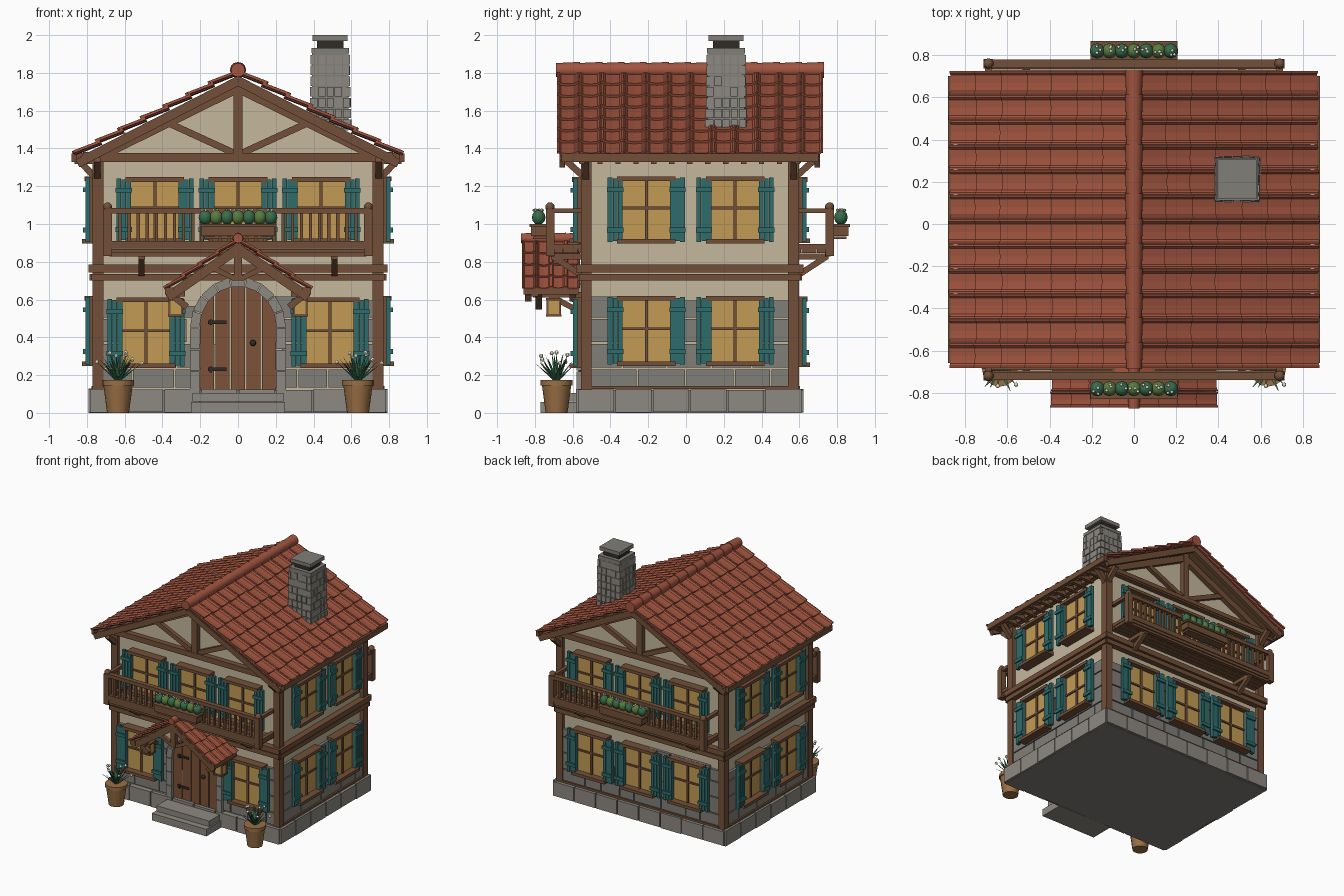
import bpy, bmesh, math, random
from mathutils import Matrix, Vector

if "Cube" in bpy.data.objects:
    bpy.data.objects.remove(bpy.data.objects["Cube"])
random.seed(4)
T = lambda x, y, z: Matrix.Translation((x, y, z))
RZ = lambda a: Matrix.Rotation(math.radians(a), 4, 'Z')
I = Matrix.Identity(4)
parts = {}
ROOF, WOOD, DARK = (.36, .09, .05, 1), (.17, .08, .04, 1), (.03, .025, .02, 1)
CREAM, STONE, STONE2 = (.56, .48, .34, 1), (.22, .21, .19, 1), (.27, .25, .22, 1)
TEAL, GLASS, POT = (.03, .15, .15, 1), (.55, .33, .09, 1), (.32, .16, .06, 1)
G1, G2, PETAL, DOOR = (.10, .2, .05, 1), (.04, .15, .07, 1), (.8, .75, .6, 1), (.2, .085, .04, 1)


def P(name, color):
    return parts.setdefault(name, (bmesh.new(), color))[0]


def box(bm, c, s, M=I):
    bmesh.ops.create_cube(bm, size=1, matrix=M @ T(*c) @ Matrix.Diagonal((*s, 1)))


def beam(bm, p, q, w, h, M=I):
    p, q = Vector(p), Vector(q)
    d = q - p
    box(bm, (0, 0, 0), (d.length, w, h), M @ T(*((p + q) / 2)) @ d.to_track_quat('X', 'Z').to_matrix().to_4x4())


def ball(bm, c, r, M=I, sz=1, n=10):
    bmesh.ops.create_uvsphere(bm, u_segments=n, v_segments=6, radius=r, matrix=M @ T(*c) @ Matrix.Diagonal((1, 1, sz, 1)))


def cone(bm, r1, r2, depth, M, n=12):
    bmesh.ops.create_cone(bm, cap_ends=True, segments=n, radius1=r1, radius2=r2, depth=depth, matrix=M)


def loft(bm, a, b):
    a, b = [bm.verts.new(p) for p in a], [bm.verts.new(p) for p in b]
    for i in range(len(a)):
        j = (i + 1) % len(a)
        bm.faces.new((a[i], a[j], b[j], b[i]))
    bm.faces.new(a[::-1])
    bm.faces.new(b)


def extrude_y(bm, pts, y0, y1):
    loft(bm, [(x, y0, z) for x, z in pts], [(x, y1, z) for x, z in pts])


def roof(name, zr, hx, m, y0, y1, rows, cols, k, rr, nr):
    # boarding, overlapping pan tiles, ridge tiles
    e, t = hx - .02, .022
    extrude_y(P(name + '_boards', WOOD), [(0, zr), (e, zr - m * e), (e, zr - m * e - t), (0, zr - t),
              (-e, zr - m * e - t), (-e, zr - m * e)], y0 + .02, y1 - .02)
    a = math.atan(m)
    W, step = (y1 - y0) / cols, (hx / math.cos(a) - .02) / rows
    prof = [(.01, .013), (.09, .013), (.18, .003), (.5, 0), (.82, .003), (.91, .013), (.99, .013)]
    bm = P(name + '_tiles', ROOF)
    for s in (-1, 1):
        dn, nm = Vector((s * math.cos(a), 0, -math.sin(a))), Vector((s * math.sin(a), 0, math.cos(a)))
        for i in range(rows):
            for c in range(cols):
                j = random.uniform(-.008, .006)
                ends = []
                for v, lift in ((i * step, .002), ((i + 1) * step + .02 + j, .018)):
                    o = Vector((0, y0 + c * W, zr)) + dn * v
                    ring = [(u, w + .014) for u, w in prof] + [(u, w) for u, w in prof[::-1]]
                    ends.append([o + Vector((0, u * W, 0)) + nm * ((w + lift) * k) for u, w in ring])
                loft(bm, *ends)
    L = (y1 - y0) / nr
    for i in range(nr):
        cone(P(name + '_ridge_tiles', ROOF), rr, rr * .86, L * 1.08,
             T(0, y0 + (i + .5) * L, zr + .03 * k) @ Matrix.Rotation(math.pi / 2, 4, 'X'))


def window(M, h):
    f = P('window_frames', WOOD)
    box(P('window_glass', GLASS), (0, -.015, 0), (.27, .035, h - .02), M)
    box(f, (0, -.02, 0), (.016, .045, h), M)
    box(f, (0, -.02, .01), (.28, .045, .014), M)
    box(f, (0, -.035, h / 2 - .012), (.31, .075, .024), M)
    box(f, (0, -.042, -h / 2 + .01), (.31, .09, .024), M)
    for s in (-1, 1):
        box(f, (s * .138, -.028, 0), (.022, .058, h), M)
        for k in (-1, 0, 1):
            box(P('shutters', TEAL), (s * .165 + k * .027, -.056, 0), (.025, .025, h - .012 - .012 * (k == 0)), M)
        for z in (-.3, .3):
            box(P('shutter_battens', TEAL), (s * .165, -.073, z * h), (.086, .016, .026), M)


def balcony(M):
    b = P('balcony_frames', WOOD)
    for k in range(5):
        box(b, (0, -.02 - k * .041, .857), (1.4, .039, .022), M)
    box(b, (0, -.19, .89), (1.38, .035, .04), M)
    box(b, (0, -.19, 1.07), (1.38, .04, .03), M)
    box(b, (0, -.18, .838), (1.36, .03, .02), M)
    for i in range(27):
        box(P('balusters', WOOD), ((i - 13) * .048, -.19, .98), (.017, .017, .16), M)
    for s in (-1, 1):
        box(b, (s * .69, -.19, .955), (.045, .045, .25), M)
        ball(P('post_knobs', WOOD), (s * .69, -.19, 1.09), .025, M)
        box(b, (s * .69, -.09, 1.07), (.03, .2, .026), M)
        box(b, (s * .69, -.09, .88), (.03, .2, .026), M)
        box(P('balcony_brackets', WOOD), (s * .51, -.09, .828), (.035, .19, .03), M)
        beam(P('balcony_brackets', WOOD), (s * .51, -.17, .825), (s * .51, -.01, .72), .032, .032, M)
    # flower box
    box(P('flower_boxes', WOOD), (0, -.25, .967), (.39, .08, .06), M)
    box(P('flower_boxes', WOOD), (0, -.253, .992), (.41, .09, .014), M)
    box(P('flower_boxes', WOOD), (0, -.245, .928), (.36, .07, .014), M)
    for i in range(7):
        x = (i - 3) * .058
        g = P('light_bushes', G1) if i % 2 else P('dark_bushes', G2)
        ball(g, (x, -.25, 1.035), .036, M, 1.1)
        for k in range(3):
            ball(P('blossoms', PETAL), (x + random.uniform(-.02, .02), -.25 + random.uniform(-.025, .02), 1.073), .008, M, 1, 6)


# walls with gables, foundation core, sole beam
extrude_y(P('walls', CREAM), [(-.74, .05), (.74, .05), (.74, 1.375), (0, 1.75), (-.74, 1.375)], -.53, .57)
box(P('foundation', STONE), (0, .02, .06), (1.55, 1.17, .12))
# stone cladding on the four sides: (matrix, half length)
sides = [(T(0, -.53, 0), .72), (T(0, .57, 0) @ RZ(180), .72),
         (T(.74, .02, 0) @ RZ(90), .53), (T(-.74, .02, 0) @ RZ(-90), .53)]
for n, (M, H) in enumerate(sides):
    for z0, z1 in ((.13, .235), (.235, .37), (.37, .5), (.5, .62)):
        x = -H
        while x < H - .02:
            w = min(random.uniform(.13, .26), H - x)
            if H - x - w < .06:
                w = H - x
            if not (n == 0 and abs(x + w / 2) < .2):
                top = z1 - (random.choice((0, .02, .05)) if z1 > .6 else 0)
                box(P(random.choice(('wall_stones', 'wall_stones_light')), STONE), (x + w / 2, -.008, (z0 + top) / 2), (w - .008, .026, top - z0 - .008), M)
            x += w
    F, cnt = H + .065, 8 if H > .6 else 6
    for i in range(cnt):
        w = 2 * F / cnt
        box(P('foundation_stones', STONE2), (-F + (i + .5) * w, -.037, .064), (w - .008, .03, .12 + random.uniform(-.004, .008)), M)
    # floor bands, wall plate, sole
    b = P('timber_bands', WOOD)
    box(b, (0, -.02, .718), (2 * H + .11, .05, .036), M)
    box(b, (0, -.022, .765), (2 * H + .13, .06, .042), M)
    box(b, (0, -.015, 1.352), (2 * H + .11, .05, .045), M)
    if n:
        box(b, (0, -.012, .135), (2 * H, .045, .016), M)
# corner posts, eave braces
for x in (-1, 1):
    for y, oy in ((-.53, -1), (.57, 1)):
        box(P('corner_posts', WOOD), (x * .742, y - oy * .002, .735), (.058, .058, 1.24))
        beam(P('eave_braces', WOOD), (x * .75, y, 1.24), (x * .85, y, 1.345), .035, .035)
        beam(P('eave_braces', WOOD), (x * .745, y, 1.24), (x * .745, y + oy * .11, 1.34), .035, .035)
    # fascia and rafter tails
    box(P('eave_fascia', WOOD), (x * .868, .022, 1.352), (.028, 1.36, .045))
    for i in range(13):
        box(P('rafter_tails', WOOD), (x * .80, -.55 + i * .095, 1.335), (.13, .028, .035))
# gable timbers front and back
for yw, o in ((-.53, -1), (.57, 1)):
    g = P('gable_timbers', WOOD)
    box(g, (0, yw + o * .015, 1.36), (1.74, .06, .034))
    box(g, (0, yw + o * .015, 1.56), (.05, .055, .4))
    for s in (-1, 1):
        beam(g, (0, yw + o * .015, 1.72), (s * .76, yw + o * .015, 1.345), .045, .05)
        beam(g, (s * .02, yw + o * .012, 1.375), (s * .38, yw + o * .012, 1.54), .04, .036)
        beam(P('barge_boards', WOOD), (0, yw + o * .125, 1.755), (s * .85, yw + o * .125, 1.32), .03, .045)
        box(g, (s * .80, yw + o * .06, 1.36), (.04, .16, .04))
roof('main_roof', 1.785, .855, .512, -.683, .727, 7, 12, 1, .043, 12)

# chimney of small bricks
cx, cy = .488, .212
box(P('chimney_core', STONE), (cx, cy, 1.7), (.195, .195, .41))
for r in range(7):
    z, e = 1.528 + r * .057, .108 - .0018 * r
    for a in range(4):
        for i in range(5):
            box(P('chimney_bricks', STONE2), ((i - 2) * .043, -e + .008 + random.uniform(-.003, .002), z),
                (.037 + random.uniform(-.003, .003), .02, .05), T(cx, cy, 0) @ RZ(90 * a))
box(P('chimney_neck', DARK), (cx, cy, 1.935), (.14, .14, .07))
box(P('chimney_cap', STONE), (cx, cy, 1.918), (.2, .2, .025))
box(P('chimney_cap', STONE), (cx, cy, 1.985), (.185, .185, .03))

# windows and balconies
for x in (-.44, 0, .44):
    window(T(x, -.53, 1.075), .345)
    window(T(x, .57, 1.075) @ RZ(180), .345)
    window(T(x, .57, .43) @ RZ(180), .37)
for x in (-.487, .487):
    window(T(x, -.53, .425), .37)
for y in (-.21, .26):
    for s in (-1, 1):
        window(T(s * .74, y, 1.075) @ RZ(90 * s), .355)
        window(T(s * .74, y, .435) @ RZ(90 * s), .37)
balcony(T(0, -.53, 0))
balcony(T(0, .57, 0) @ RZ(180))

# arched plank door
arch = lambda x: .45 + .22 * math.sqrt(max(0, 1 - (x / .206) ** 2))
for i in range(5):
    x0 = -.205 + i * .082
    xs = [x0 + .003 + k * .019 for k in range(5)]
    extrude_y(P('door_planks', DOOR), [(xs[0], .11), (xs[-1], .11)] + [(x, arch(x)) for x in xs[::-1]], -.555, -.52)
for z in (.23, .48):
    box(P('door_hinges', DARK), (-.11, -.558, z), (.1, .012, .018))
    box(P('door_hinges', DARK), (-.145, -.56, z), (.014, .016, .03))
ball(P('door_knob', DARK), (.08, -.57, .37), .017)
# stone surround
for s in (-1, 1):
    for k in range(3):
        box(P('door_surround', STONE2), (s * .229, -.552, .165 + k * .114), (.05, .055, .109))
N = 9
for i in range(N):
    a0, a1 = math.pi * (i + .03) / N, math.pi * (i + .97) / N
    pt = lambda a, r, h: (r * math.cos(a), .45 + h * math.sin(a))
    extrude_y(P('door_surround', STONE2), [pt(a0, .204, .22), pt(a0, .254, .268), pt(a1, .254, .268), pt(a1, .204, .22)], -.58, -.525)
# steps
box(P('door_steps', STONE2), (0, -.67, .029), (.5, .2, .058))
box(P('door_steps', STONE2), (0, -.64, .082), (.48, .16, .045))

# porch roof and its frame
roof('porch_roof', .9, .375, .69, -.87, -.56, 4, 4, .8, .03, 4)
p = P('porch_frame', WOOD)
box(p, (0, -.835, .8), (.042, .035, .2))
for s in (-1, 1):
    for y in (-.835, -.6):
        beam(p, (0, y, .862), (s * .37, y, .607), .035, .04)
    beam(p, (s * .015, -.83, .71), (s * .14, -.83, .77), .03, .028)
    box(p, (s * .365, -.715, .645), (.045, .29, .038))
    box(p, (s * .33, -.80, .635), (.1, .035, .035))
    box(p, (s * .33, -.67, .625), (.035, .28, .03))
    beam(p, (s * .37, -.78, .64), (s * .27, -.78, .56), .035, .035)
    beam(p, (s * .33, -.72, .62), (s * .33, -.55, .53), .03, .03)
    # hanging lanterns
    box(P('lantern_glass', GLASS), (s * .33, -.70, .558), (.062, .062, .08))
    for z in (.515, .602):
        box(P('lantern_frames', WOOD), (s * .33, -.70, z), (.082, .082, .012))
    for u in (-.033, .033):
        for v in (-.033, .033):
            box(P('lantern_frames', WOOD), (s * .33 + u, -.70 + v, .558), (.01, .01, .08))
    # potted plants
    M = T(s * .635, -.685, 0)
    cone(P('plant_pots', POT), .058, .078, .15, M @ T(0, 0, .075), 16)
    cone(P('plant_pots', POT), .085, .085, .028, M @ T(0, 0, .16), 16)
    for i in range(22):
        a, t = i * 2.4, .25 + .75 * (i % 11) / 11
        d = Vector((math.cos(a) * t, math.sin(a) * t, 1.05 - .35 * t)).normalized()
        L = .15
        cone(P('plant_leaves', G2), .016, .001, L, M @ T(0, 0, .165) @ d.to_track_quat('Z', 'Y').to_matrix().to_4x4()
             @ T(0, 0, L / 2) @ Matrix.Diagonal((1, .35, 1, 1)), 6)
        if i % 3 == 0:
            ball(P('blossoms', PETAL), Vector((0, 0, .165)) + d * .16, .011, M, 1, 6)

# turn every collected mesh into an object
SMOOTH = ('knob', 'bushes', 'blossoms', 'pots', 'ridge')
for name, (bm, color) in parts.items():
    bmesh.ops.recalc_face_normals(bm, faces=bm.faces)
    me = bpy.data.meshes.new(name)
    bm.to_mesh(me)
    bm.free()
    mat = bpy.data.materials.new(name)
    mat.diffuse_color = color
    mat.use_nodes = True
    mat.node_tree.nodes["Principled BSDF"].inputs["Base Color"].default_value = mat.diffuse_color
    me.materials.append(mat)
    if any(k in name for k in SMOOTH):
        me.shade_smooth()
        me.set_sharp_from_angle(angle=math.radians(50))
    bpy.context.collection.objects.link(bpy.data.objects.new(name, me))
